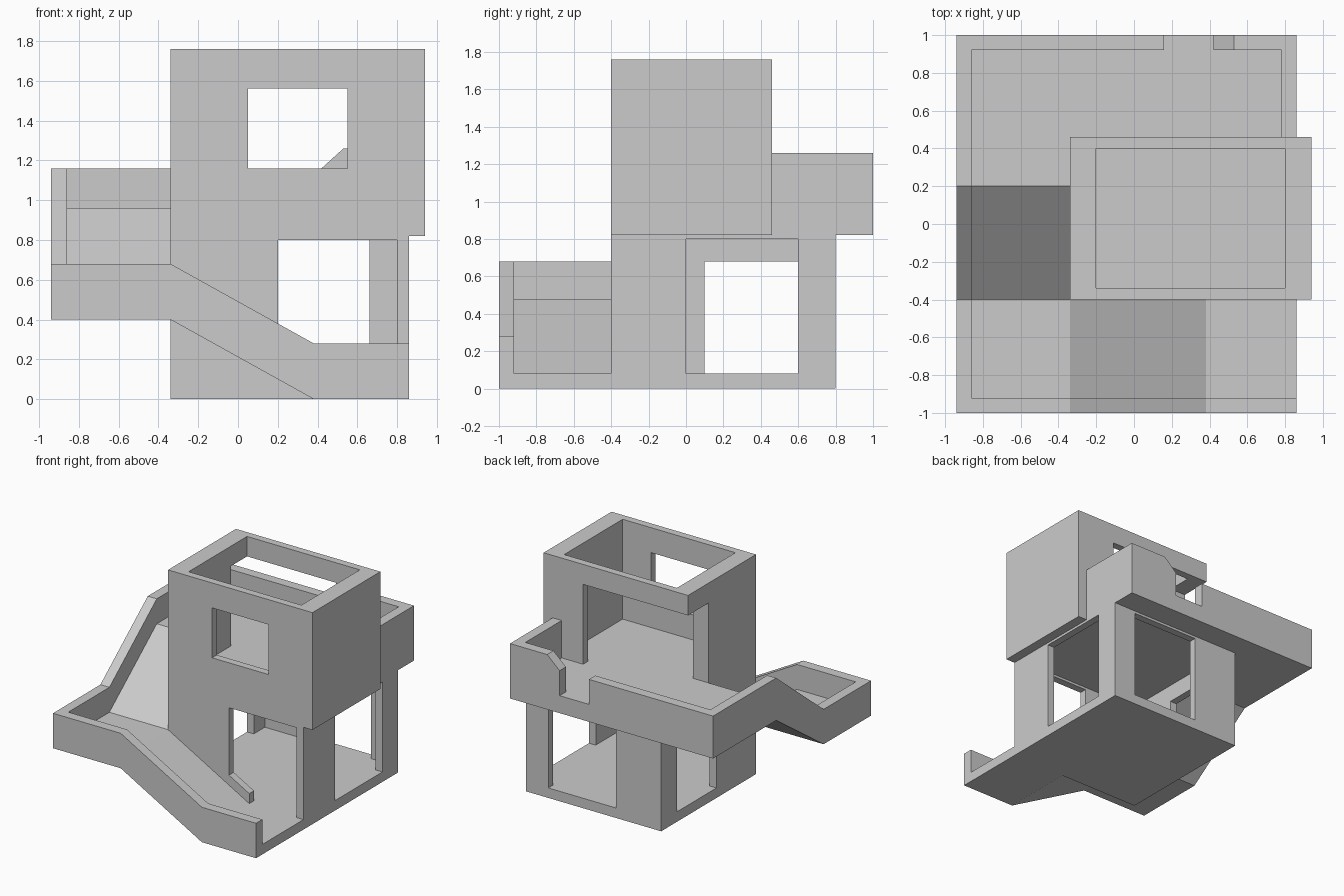
import bpy
import bmesh
from mathutils import Vector

cube = bpy.data.objects.get("Cube")
if cube:
    bpy.data.objects.remove(cube, do_unlink=True)

grey = bpy.data.materials.new("plain grey")
grey.use_nodes = True
COLOUR = (0.6, 0.6, 0.6, 1)
grey.diffuse_color = COLOUR
grey.node_tree.nodes["Principled BSDF"].inputs["Base Color"].default_value = COLOUR


def prism(name, axis, profile, start, end):
    """Extrude a 2D profile along an axis; the profile uses the other two axes in order."""
    def place(a, b, depth):
        point = [a, b]
        point.insert("xyz".index(axis), depth)
        return Vector(point)

    bm = bmesh.new()
    face = bm.faces.new([bm.verts.new(place(a, b, start)) for a, b in profile])
    grown = bmesh.ops.extrude_face_region(bm, geom=[face], use_keep_orig=True)
    moved = [v for v in grown["geom"] if isinstance(v, bmesh.types.BMVert)]
    bmesh.ops.translate(bm, verts=moved, vec=place(0, 0, end - start))
    bmesh.ops.recalc_face_normals(bm, faces=bm.faces)
    mesh = bpy.data.meshes.new(name)
    bm.to_mesh(mesh)
    bm.free()
    mesh.materials.append(grey)
    obj = bpy.data.objects.new(name, mesh)
    bpy.context.collection.objects.link(obj)
    return obj


def box(name, x, y, z):
    return prism(name, "z", [(x[0], y[0]), (x[1], y[0]), (x[1], y[1]), (x[0], y[1])], *z)


def carve(obj, *openings):
    """Cut box-shaped rooms and openings out of an object."""
    for x, y, z in openings:
        cutter = box("cutter", x, y, z)
        cutter.hide_render = True
        mod = obj.modifiers.new("opening", "BOOLEAN")
        mod.operation = "DIFFERENCE"
        mod.solver = "EXACT"
        mod.object = cutter
        bpy.context.view_layer.objects.active = obj
        bpy.ops.object.modifier_apply(modifier=mod.name)
        bpy.data.objects.remove(cutter, do_unlink=True)


# Lower storey: room, front door, side opening, back opening, small window
lower = box("lower_storey", (-.34, .86), (-.4, .8), (0, .82))
carve(lower,
      ((-.28, .8), (-.34, .74), (.08, .9)),
      ((.2, .8), (-.5, -.3), (.08, .8)),
      ((.7, 1), (0, .6), (.08, .8)),
      ((.06, .66), (.7, .9), (.08, .8)),
      ((-.4, -.2), (.1, .6), (.08, .68)))

# Upper storey: open-topped room, front window, open back corner
upper = box("upper_storey", (-.34, .94), (-.4, .46), (.82, 1.76))
carve(upper,
      ((-.2, .8), (-.34, .4), (.96, 1.9)),
      ((.05, .55), (-.5, -.3), (1.16, 1.56)),
      ((-.5, .59), (.2, .6), (.96, 1.6)))


# Front ramp from the entry floor up to the landing, with its outer parapet
def front_run(name, left, height, y):
    base = [(left, .4), (-.34, .4), (.38, 0), (.86, 0)]
    prism(name, "y", base + [(x, z + height) for x, z in reversed(base)], *y)


front_run("front_ramp_floor", -.86, .08, (-.92, -.4))
front_run("front_ramp_parapet", -.94, .28, (-1, -.92))
prism("doorway_curb", "y", [(.2, .08), (.38, .08), (.38, .16), (.2, .26)], -.4, -.34)

# Side ramp from the landing up to the terrace, with the long side parapet
prism("side_ramp_floor", "x", [(-.4, .4), (.2, .82), (.2, .96), (-.4, .48)], -.86, -.34)
prism("side_parapet", "x",
      [(-.92, .4), (-.4, .4), (.2, .82), (1, .82),
       (1, 1.16), (.2, 1.16), (-.4, .68), (-.92, .68)], -.94, -.86)

# Terrace slab and its parapets, with a gap at the back
prism("terrace_floor", "z",
      [(-.86, .2), (-.34, .2), (-.34, .46), (.86, .46), (.86, .92), (-.86, .92)], .82, .96)
prism("back_parapet", "y",
      [(-.86, .82), (.86, .82), (.86, 1.26), (.53, 1.26), (.42, 1.16),
       (.42, .96), (.16, .96), (.16, 1.16), (-.86, 1.16)], .92, 1)
box("terrace_end_parapet", (.78, .86), (.46, .92), (.96, 1.26))
